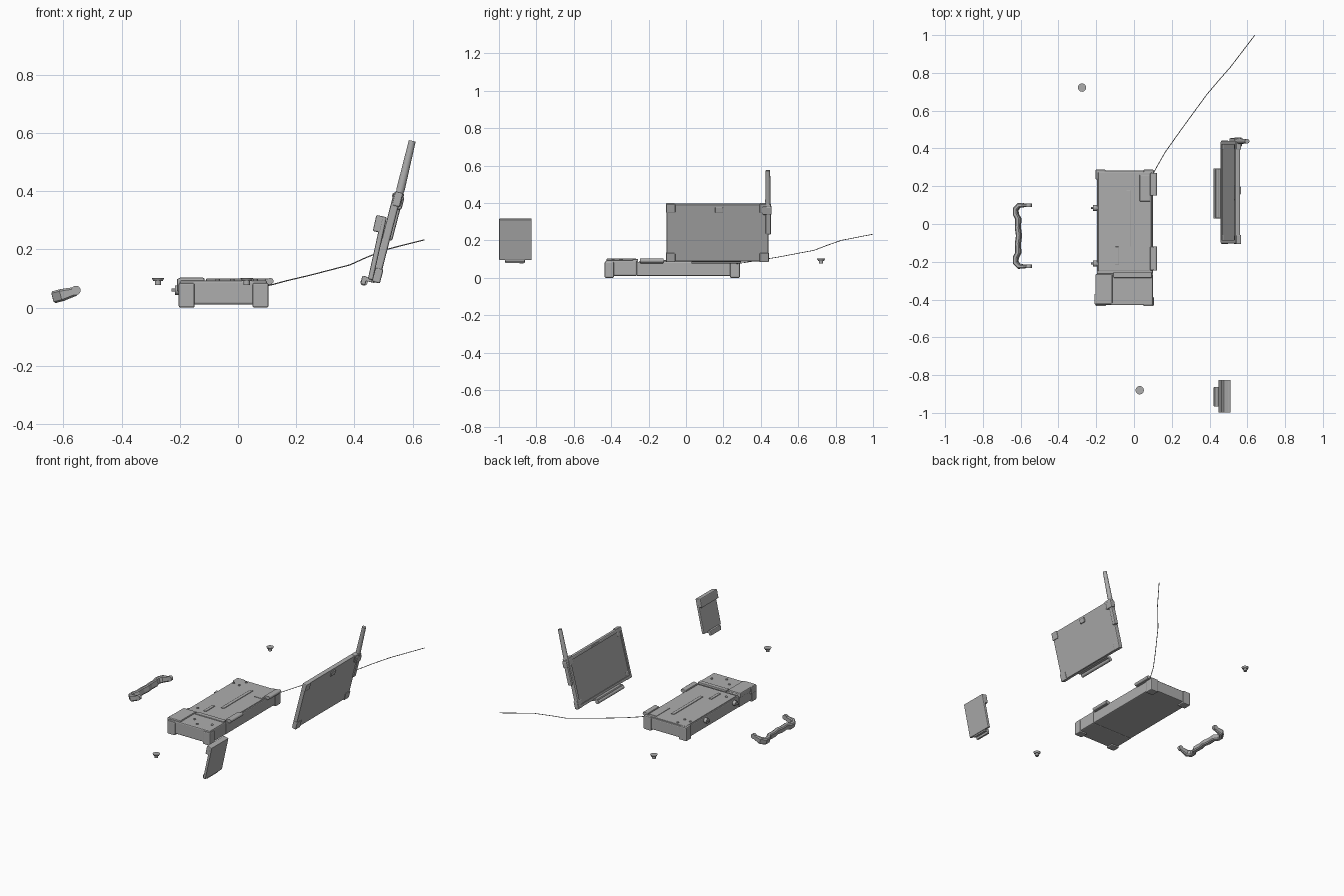
import bpy, bmesh, math
from mathutils import Matrix, Vector

if "Cube" in bpy.data.objects:
    bpy.data.objects.remove(bpy.data.objects["Cube"])


def material(name, v):
    m = bpy.data.materials.new(name)
    m.diffuse_color = (v, v, v, 1)
    m.use_nodes = True
    m.node_tree.nodes["Principled BSDF"].inputs["Base Color"].default_value = m.diffuse_color
    return m


CASE = material("case grey", 0.42)
DARK = material("display grey", 0.36)


def finish(name, bm, mat, frame=None):
    if frame is not None:
        bm.transform(frame)
    bmesh.ops.recalc_face_normals(bm, faces=bm.faces)
    me = bpy.data.meshes.new(name)
    bm.to_mesh(me)
    bm.free()
    me.materials.append(mat)
    ob = bpy.data.objects.new(name, me)
    bpy.context.collection.objects.link(ob)
    return ob


def box(name, lo, hi, bevel=0.0, frame=None, mat=CASE, seg=2):
    """Box between two corners, with rounded edges, placed in an optional tilted frame."""
    bm = bmesh.new()
    bmesh.ops.create_cube(bm, size=1)
    for v in bm.verts:
        v.co = Vector([lo[i] + (v.co[i] + 0.5) * (hi[i] - lo[i]) for i in range(3)])
    if bevel:
        bmesh.ops.bevel(bm, geom=bm.edges[:], offset=bevel, segments=seg,
                        affect='EDGES', profile=0.5)
    return finish(name, bm, mat, frame)


def rod(name, a, b, r1, r2=None, frame=None, n=24, mat=CASE):
    """Round rod or cone between two points."""
    a, b = Vector(a), Vector(b)
    d = b - a
    bm = bmesh.new()
    bmesh.ops.create_cone(bm, cap_ends=True, segments=n, radius1=r1,
                          radius2=r1 if r2 is None else r2, depth=d.length)
    bm.transform(Matrix.Translation((a + b) / 2) @ d.to_track_quat('Z', 'Y').to_matrix().to_4x4())
    ob = finish(name, bm, mat, frame)
    for p in ob.data.polygons:
        p.use_smooth = len(p.vertices) == 4
    return ob


def tilt(x, y, z, deg):
    return Matrix.Translation((x, y, z)) @ Matrix.Rotation(math.radians(deg), 4, 'Y')


# --- Main case ---
box("case_body", (-0.197, -0.265, 0.01), (0.1, 0.283, 0.085), 0.006)
box("case_lid", (-0.19, -0.25, 0.08), (0.092, 0.275, 0.09), 0.003)
box("lid_rail", (-0.04, -0.12, 0.088), (-0.018, 0.18, 0.094), 0.002)
box("lid_slot_plate", (-0.1, -0.215, 0.088), (-0.08, -0.12, 0.094), 0.002)
box("lid_rear_plate", (0.03, 0.12, 0.088), (0.085, 0.26, 0.093), 0.002)
for i, (x, y) in enumerate([(-0.12, 0.255), (-0.175, 0.205), (-0.13, 0.2), (-0.15, -0.2)]):
    rod(f"lid_screw_{i}", (x, y, 0.088), (x, y, 0.094), 0.008, n=16)

# --- Front block with raised left side ---
box("front_block", (-0.2, -0.43, 0.01), (0.1, -0.262, 0.094), 0.007)
box("front_raised_cover", (-0.205, -0.425, 0.07), (-0.115, -0.265, 0.103), 0.006)
box("front_cover_lip", (-0.21, -0.425, 0.055), (-0.195, -0.37, 0.1), 0.005)
box("front_top_ledge", (-0.11, -0.285, 0.085), (0.095, -0.256, 0.1), 0.004)
for i, (x, y) in enumerate([(-0.07, -0.345), (-0.02, -0.39), (0.06, -0.35)]):
    rod(f"front_screw_{i}", (x, y, 0.09), (x, y, 0.098), 0.008, n=16)

# --- Corner bumpers doubling as feet ---
for i, x in enumerate((-0.204, 0.05)):
    box(f"rear_bumper_{i}", (x, 0.235, 0.0), (x + 0.055, 0.288, 0.088), 0.006)
    box(f"front_bumper_{i}", (x, -0.435, 0.0), (x + 0.055, -0.385, 0.085), 0.006)

# --- Hinge lugs on the right side ---
for i, (y0, y1) in enumerate([(-0.245, -0.12), (0.15, 0.27)]):
    box(f"hinge_lug_{i}", (0.085, y0, 0.077), (0.112, y1, 0.1), 0.004)
    rod(f"hinge_pin_{i}", (0.111, y0, 0.091), (0.111, y1, 0.091), 0.011, n=16)

# --- Handle pegs on the left side ---
for i, y in enumerate((0.085, -0.21)):
    rod(f"handle_peg_{i}", (-0.19, y, 0.06), (-0.217, y, 0.06), 0.016)
    rod(f"handle_pin_{i}", (-0.21, y, 0.06), (-0.228, y, 0.06), 0.005, n=12)

# --- Tilted display panel ---
S = tilt(0.471, 0.168, 0.09, 14.5)
body = box("display_panel", (-0.014, -0.272, 0), (0.014, 0.272, 0.315), 0.006, S)
bm = bmesh.new()
bm.from_mesh(body.data)
face = max((f for f in bm.faces if f.normal.x < -0.9), key=lambda f: f.calc_area())
bmesh.ops.inset_region(bm, faces=[face], thickness=0.018)
n = face.normal.copy()
ret = bmesh.ops.extrude_discrete_faces(bm, faces=[face])
screen = ret["faces"][0]
bmesh.ops.translate(bm, verts=screen.verts[:], vec=-n * 0.006)
screen.material_index = 1
bm.to_mesh(body.data)
bm.free()
body.data.materials.append(DARK)
for i, (y, z) in enumerate([(-0.275, -0.003), (-0.275, 0.268), (0.225, -0.003), (0.225, 0.268)]):
    box(f"display_corner_{i}", (-0.01, y, z), (0.018, y + 0.05, z + 0.05), 0.005, S)
box("display_latch", (-0.017, -0.04, 0.298), (-0.008, 0.04, 0.308), 0.002, S)
box("display_rear_latch", (0.01, -0.012, 0.27), (0.021, 0.03, 0.3), 0.003, S)
box("display_hinge_bar", (-0.042, -0.138, -0.02), (-0.026, 0.125, 0.008), 0.004, S)
rod("display_hinge_barrel", (-0.036, -0.138, -0.012), (-0.036, 0.125, -0.012), 0.012, frame=S, n=16)

# --- Antenna on the rear edge of the display ---
box("antenna_holder", (-0.005, 0.258, 0.15), (0.022, 0.286, 0.318), 0.006, S)
box("antenna_clamp", (-0.008, 0.24, 0.26), (0.026, 0.29, 0.305), 0.006, S)
rod("antenna_neck", (0.006, 0.27, 0.3), (0.006, 0.27, 0.335), 0.015, 0.012, S)
rod("antenna", (0.006, 0.27, 0.325), (0.003, 0.27, 0.5), 0.0145, 0.012, S)

# --- Tilted front flap ---
F = tilt(0.455, -0.912, 0.096, 12.5)
box("flap_panel", (-0.009, -0.087, 0), (0.009, 0.087, 0.222), 0.005, F)
box("flap_top_lip", (-0.028, -0.087, 0.165), (0.0, 0.087, 0.222), 0.005, F)
box("flap_hinge_bar", (-0.03, -0.055, -0.022), (-0.013, 0.05, 0.008), 0.004, F)
box("flap_hinge_web", (-0.02, -0.055, -0.008), (0.005, 0.05, 0.006), 0.002, F)
box("display_hinge_web", (-0.032, -0.138, -0.006), (0.0, 0.125, 0.006), 0.002, S)

# --- Carry handle: section swept along a C-shaped path ---
H = tilt(-0.595, -0.0625, 0.046, -15)
path = [(0.04, -0.162), (-0.012, -0.162), (-0.032, -0.142), (-0.032, -0.115), (-0.018, -0.09),
        (-0.02, -0.04), (-0.014, 0.0), (-0.02, 0.04), (-0.018, 0.09),
        (-0.032, 0.115), (-0.032, 0.142), (-0.012, 0.162), (0.04, 0.162)]
bm = bmesh.new()
rings = []
for i, (x, y) in enumerate(path):
    a, b = path[max(i - 1, 0)], path[min(i + 1, len(path) - 1)]
    t = Vector((b[0] - a[0], b[1] - a[1], 0)).normalized()
    side = Vector((-t.y, t.x, 0))
    w, h = (0.008, 0.015) if i in (0, len(path) - 1) else (0.013, 0.021)
    c = 0.006
    prof = [(-w, c - h), (c - w, -h), (w - c, -h), (w, c - h),
            (w, h - c), (w - c, h), (c - w, h), (-w, h - c)]
    rings.append([bm.verts.new(Vector((x, y, 0)) + side * u + Vector((0, 0, v))) for u, v in prof])
for r, s in zip(rings, rings[1:]):
    for k in range(8):
        bm.faces.new((r[k], r[(k + 1) % 8], s[(k + 1) % 8], s[k]))
bm.faces.new(rings[0])
bm.faces.new(rings[-1])
finish("carry_handle", bm, CASE, H)
for i, y in enumerate((-0.162, 0.162)):
    rod(f"handle_eye_{i}", (0.04, y - 0.009, 0.003), (0.04, y + 0.009, 0.003), 0.016, frame=H)

# --- Loose thumb screws ---
for i, (x, y) in enumerate([(-0.275, 0.722), (0.03, -0.88)]):
    rod(f"thumb_screw_head_{i}", (x, y, 0.091), (x, y, 0.102), 0.016, 0.022)
    rod(f"thumb_screw_shaft_{i}", (x, y, 0.077), (x, y, 0.092), 0.011)

# --- Thin stylus cord ---
cu = bpy.data.curves.new("cord", 'CURVE')
cu.dimensions = '3D'
pts = [(0.1, 0.265, 0.075), (0.125, 0.31, 0.081), (0.165, 0.38, 0.092), (0.25, 0.5, 0.112),
       (0.385, 0.685, 0.147), (0.44, 0.75, 0.172), (0.51, 0.83, 0.2), (0.64, 1.0, 0.233)]
sp = cu.splines.new('POLY')
sp.points.add(len(pts) - 1)
for p, co in zip(sp.points, pts):
    p.co = (*co, 1)
cu.bevel_depth = 0.002
cu.bevel_resolution = 1
cu.use_fill_caps = True
cu.materials.append(CASE)
bpy.context.collection.objects.link(bpy.data.objects.new("stylus_cord", cu))
